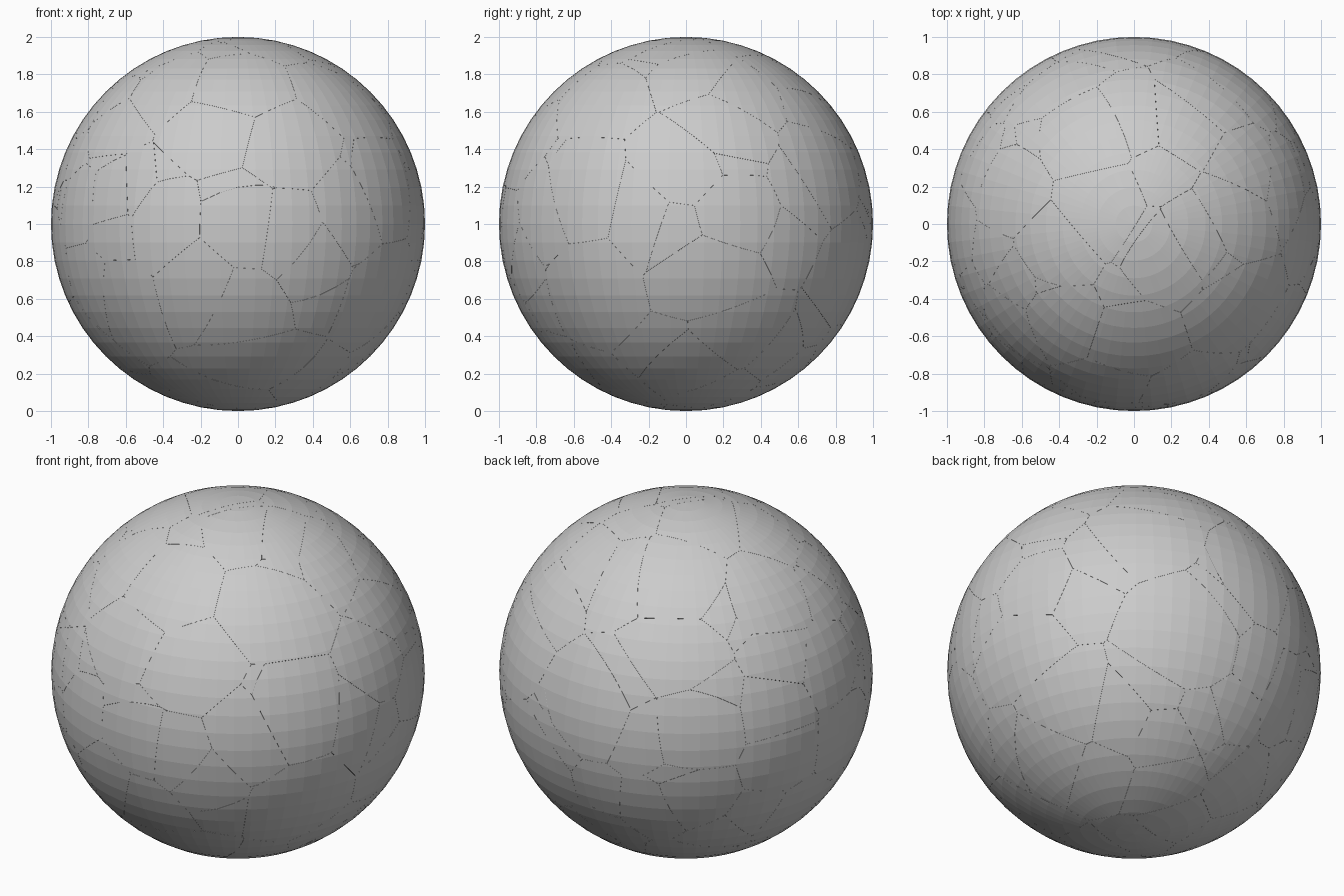
import bpy, bmesh, random
from mathutils import Vector

if "Cube" in bpy.data.objects:
    bpy.data.objects.remove(bpy.data.objects["Cube"])

random.seed(7)
CENTER = Vector((0, 0, 1))
CELLS = 110
GAP = 0.0003          # hairline crack between shards

grey = bpy.data.materials.new("stone grey")
grey.diffuse_color = (0.6, 0.6, 0.6, 1)
grey.use_nodes = True
grey.node_tree.nodes["Principled BSDF"].inputs["Base Color"].default_value = grey.diffuse_color


def random_seed_point():
    """Random point in the outer shell of the ball."""
    d = Vector([random.gauss(0, 1) for _ in range(3)]).normalized()
    return CENTER + d * random.uniform(0.72, 0.98)


# Scattered cell centres, kept a little apart
seeds = []
while len(seeds) < CELLS:
    p = random_seed_point()
    if all((p - q).length > 0.13 for q in seeds):
        seeds.append(p)

# Whole faceted ball that every shard is cut from
ball = bmesh.new()
bmesh.ops.create_uvsphere(ball, u_segments=64, v_segments=32, radius=1)
bmesh.ops.translate(ball, verts=ball.verts, vec=CENTER)


def make_shard(index, seed):
    """Cut the ball down to the region nearest to one seed."""
    bm = ball.copy()
    others = sorted((q for q in seeds if q is not seed),
                    key=lambda q: (q - seed).length)
    for q in others:
        d = q - seed
        reach = max((v.co - seed).length for v in bm.verts)
        if d.length / 2 > reach:
            break
        n = d.normalized()
        cut = bmesh.ops.bisect_plane(
            bm, geom=bm.verts[:] + bm.edges[:] + bm.faces[:], dist=1e-6,
            plane_co=(seed + q) / 2 - n * GAP, plane_no=n, clear_outer=True)
        rim = [e for e in cut["geom_cut"]
               if isinstance(e, bmesh.types.BMEdge) and e.is_boundary]
        if rim:
            bmesh.ops.edgeloop_fill(bm, edges=rim)
        if not bm.verts:
            break
    if bm.faces:
        bmesh.ops.recalc_face_normals(bm, faces=bm.faces)
        mesh = bpy.data.meshes.new(f"shard_{index:03d}")
        bm.to_mesh(mesh)
        mesh.materials.append(grey)
        obj = bpy.data.objects.new(mesh.name, mesh)
        bpy.context.collection.objects.link(obj)
    bm.free()


# Fractured ball
for i, s in enumerate(seeds):
    make_shard(i, s)
ball.free()
